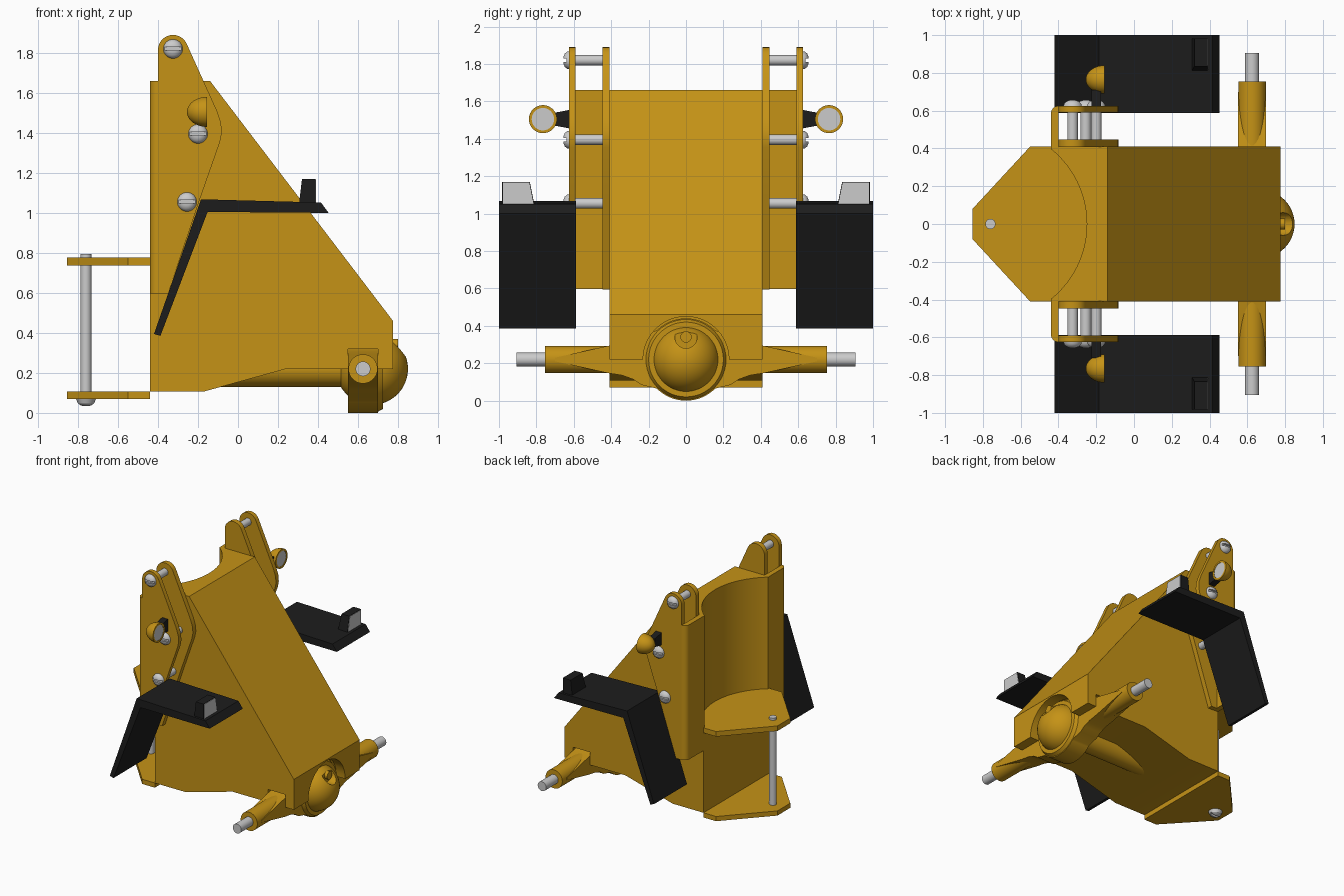
import bpy, bmesh
from math import sin, cos, pi, radians
from mathutils import Vector

if "Cube" in bpy.data.objects:
    bpy.data.objects.remove(bpy.data.objects["Cube"])


def material(name, rgb):
    m = bpy.data.materials.new(name)
    m.diffuse_color = (*rgb, 1)
    m.use_nodes = True
    m.node_tree.nodes["Principled BSDF"].inputs["Base Color"].default_value = m.diffuse_color
    return m


GOLD = material("gold_paint", (0.56, 0.29, 0.008))
BLACK = material("black_plastic", (0.012, 0.012, 0.012))


def finish(name, bm, mat, smooth=True):
    bmesh.ops.remove_doubles(bm, verts=bm.verts, dist=1e-5)
    bmesh.ops.recalc_face_normals(bm, faces=bm.faces)
    me = bpy.data.meshes.new(name)
    bm.to_mesh(me)
    bm.free()
    if mat:
        me.materials.append(mat)
    ob = bpy.data.objects.new(name, me)
    bpy.context.collection.objects.link(ob)
    if smooth:
        shade(ob)
    return ob


def shade(ob):
    for p in ob.data.polygons:
        p.use_smooth = True
    ob.data.set_sharp_from_angle(angle=radians(30))


def place(axis, u, v, t):
    return {"x": (t, u, v), "y": (u, t, v), "z": (u, v, t)}[axis]


def prism(name, pts, axis, a, b, mat=GOLD):
    """Extrude a 2D outline along an axis from a to b."""
    bm = bmesh.new()
    lo = [bm.verts.new(place(axis, u, v, a)) for u, v in pts]
    hi = [bm.verts.new(place(axis, u, v, b)) for u, v in pts]
    bm.faces.new(lo)
    bm.faces.new(hi)
    n = len(pts)
    for i in range(n):
        bm.faces.new((lo[i], lo[(i + 1) % n], hi[(i + 1) % n], hi[i]))
    return finish(name, bm, mat)


def lathe(name, profile, axis, u, v, mat=GOLD, n=40):
    """Revolve (radius, position) points about a line parallel to an axis."""
    bm = bmesh.new()
    rings = [[bm.verts.new(place(axis, u + r * cos(2 * pi * i / n), v + r * sin(2 * pi * i / n), t))
              for i in range(n)] for r, t in profile]
    for p, q in zip(rings, rings[1:]):
        for i in range(n):
            bm.faces.new((p[i], p[(i + 1) % n], q[(i + 1) % n], q[i]))
    bmesh.ops.dissolve_degenerate(bm, dist=1e-6, edges=bm.edges)
    return finish(name, bm, mat)


def rod(name, r, a, b, axis, u, v, mat=None):
    return lathe(name, [(0, a), (r, a), (r, b), (0, b)], axis, u, v, mat)


def box(name, x, y, z, mat=GOLD):
    return prism(name, [(x[0], y[0]), (x[1], y[0]), (x[1], y[1]), (x[0], y[1])], "z", *z, mat)


def cut(ob, cutter):
    cutter.hide_render = True
    m = ob.modifiers.new("cut", "BOOLEAN")
    m.operation, m.solver, m.object = "DIFFERENCE", "EXACT", cutter
    bpy.context.view_layer.objects.active = ob
    bpy.ops.object.modifier_apply(modifier=m.name)
    bpy.data.objects.remove(cutter)
    shade(ob)


def arc(cx, cz, r, a0, a1, n=12):
    return [(cx + r * cos(radians(a0 + (a1 - a0) * i / n)),
             cz + r * sin(radians(a0 + (a1 - a0) * i / n))) for i in range(n + 1)]


# Main wedge-shaped frame with concave back, axle slot and arch
body = prism("main_frame", [(-.44, .107), (-.17, .107), (.24, .22), (.775, .22), (.775, .46),
                            (-.14, 1.66), (-.44, 1.66)], "y", -.41, .41)
cut(body, lathe("back_cutter", [(0, .76), (.51, .76), (.51, 1.8), (0, 1.8)], "z", -.76, 0, GOLD, 96))
cut(body, box("slot_cutter", (.55, .70), (-.6, .6), (.1, .32)))
cut(body, rod("arch_cutter", .23, .55, .9, "x", 0, .22, GOLD))

# Hinge plates and vertical hinge pin
outline = [(-.855, -.08), (-.55, -.41), (-.44, -.41), (-.44, .41), (-.55, .41), (-.855, .08)]
upper = outline[:2] + [(-.44, -.41), (-.24, -.25), (-.24, .25), (-.44, .41)] + outline[4:]
prism("upper_hinge_plate", upper, "z", .738, .778)
prism("lower_hinge_plate", outline, "z", .07, .107)
pin = lathe("hinge_pin", [(0, .033), (.025, .036), (.04, .046), (.05, .07), (.027, .07),
                          (.027, .795), (0, .795)], "z", -.76, 0, None)
cut(pin, box("slot_cutter", (-.85, -.65), (-.009, .009), (0, .05)))

# Axle housing: round drum with arms sweeping into the tubes
arm = [(.24, .085), (.28, .113), (.34, .135), (.42, .148), (.70, .21)]
right_arm = arm + [(y, .44 - z) for y, z in reversed(arm)]
profile = (arc(0, .22, .22, -135, -45, 24) + right_arm + arc(0, .22, .22, 45, 135, 24)
           + [(-y, z) for y, z in reversed(right_arm)])
prism("axle_housing", profile, "x", .55, .70)
lathe("axle_drum_rim", [(.0, .69), (.22, .69), (.20, .725), (0, .725)], "x", 0, .22, GOLD, 48)
ball = lathe("differential_ball", [(.18 * sin(pi * i / 24), .67 - .18 * cos(pi * i / 24))
                                   for i in range(25)], "x", 0, .22, GOLD, 48)
cut(ball, rod("recess_cutter", .06, .775, .95, "x", 0, .34, GOLD))
rod("pinion_boss", .03, .74, .80, "x", 0, .34, GOLD)
rod("axle_tube", .073, -.755, .755, "y", .625, .22, GOLD)
rod("axle_shaft", .037, -.905, .905, "y", .625, .22)
rod("drive_tube", .09, -.10, .60, "x", 0, .22, GOLD)

# Side plate outline: round ear on top, blunt nose, tapered foot
plate = ([(-.40, .595), (-.35, .595), (-.19, 1.07), (-.09, 1.355), (-.081, 1.40), (-.085, 1.45),
          (-.105, 1.51)] + arc(-.325, 1.815, .075, 25, 180))

for s, side in ((-1, "left"), (1, "right")):
    # Lift arm bracket
    for n, a, b in (("inner", .408, .447), ("outer", .59, .625)):
        prism(f"{side}_{n}_bracket_plate", plate, "y", s * a, s * b)
    strip = [(-.40, .40), (-.44, .40)] + arc(-.40, .585, .04, 180, 90, 6)
    prism(f"{side}_bracket_back", [(x, s * y) for x, y in strip], "z", .597, 1.66)

    # Bracket pins with slotted domed heads
    for i, (x, z) in enumerate(((-.325, 1.82), (-.20, 1.395), (-.255, 1.055))):
        bolt = lathe(f"{side}_bracket_pin_{i + 1}",
                     [(r, s * t) for r, t in ((0, .42), (.028, .42), (.028, .62), (.049, .62), (.046, .635),
                                              (.036, .648), (.02, .655), (0, .657))], "y", x, z, None, 32)
        ys = sorted((s * .64, s * .70))
        cut(bolt, box("slot_cutter", (x - .06, x + .06), ys, (z - .009, z + .009)))

    # Work lamp: dome shell, lens and mount
    lamp = [(.075 * sin(pi / 2 * i / 10), -.155 - .1 * cos(pi / 2 * i / 10)) for i in range(11)]
    lathe(f"{side}_lamp_shell", lamp + [(.06, -.155), (.06, -.165), (0, -.165)], "x", s * .765, 1.505)
    rod(f"{side}_lamp_lens", .06, -.17, -.158, "x", s * .765, 1.505)
    prism(f"{side}_lamp_mount", [(s * .62, 1.455), (s * .71, 1.472), (s * .71, 1.538), (s * .62, 1.555)],
          "x", -.225, -.175, BLACK)

    # Bent fender
    prism(f"{side}_fender", [(-.42, .395), (-.185, 1.068), (.415, 1.052), (.453, 1.0), (-.152, 1.005),
                             (-.388, .385)], "y", s * .587, s, BLACK)

    # Fender marker light and its lens
    face = [(s * .81, 1.045), (s * .983, 1.045), (s * .983, 1.17), (s * .835, 1.17)]
    light = prism(f"{side}_marker_light", face, "x", .305, .388, BLACK)
    for v in light.data.vertices:
        if v.co.x < .32 and v.co.z > 1.1:
            v.co.x = .32
    mid = sum((Vector(p) for p in face), Vector((0, 0))) / 4
    prism(f"{side}_marker_lens", [tuple(mid + (Vector(p) - mid) * .95) for p in face],
          "x", .38, .391, None)
